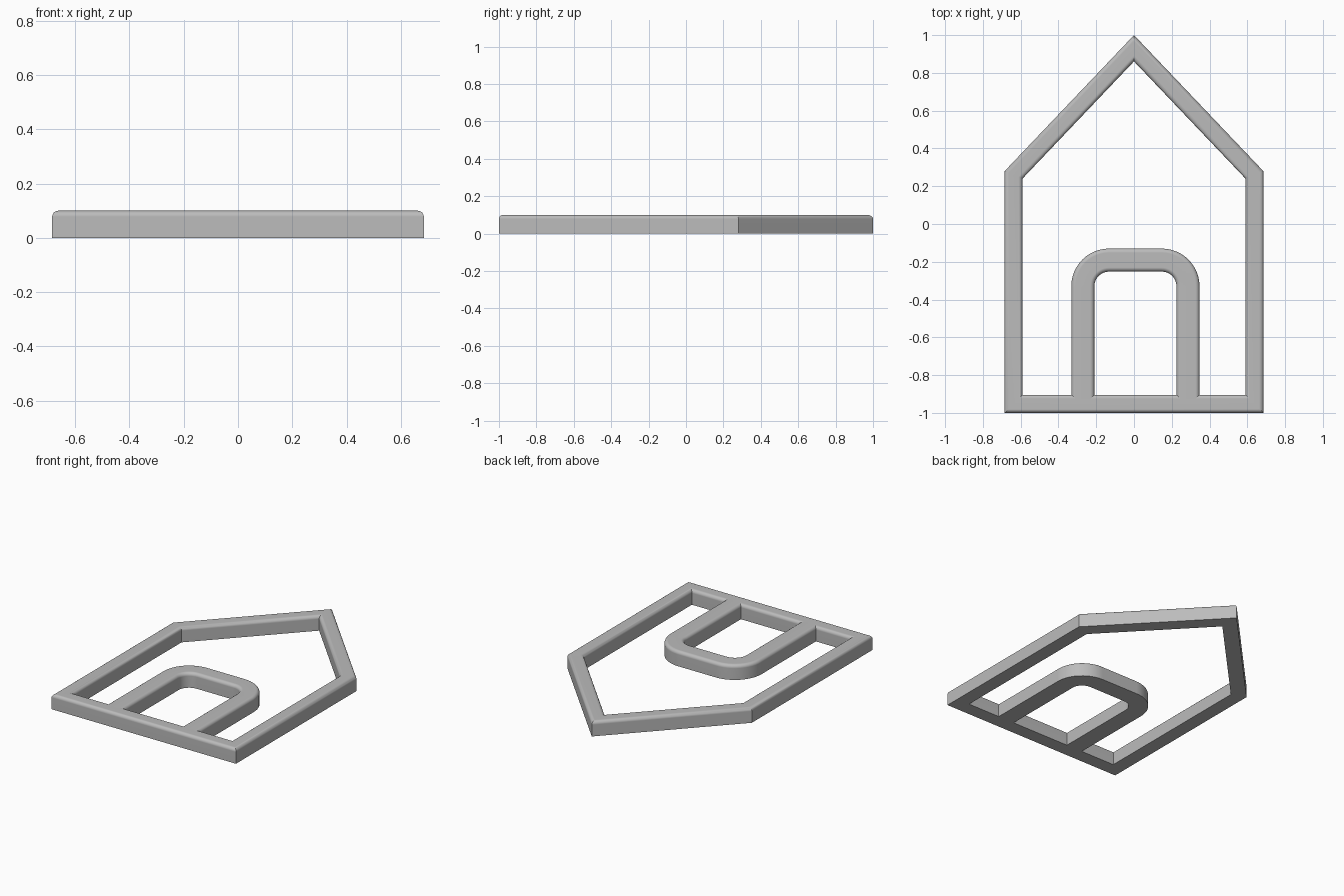
import bpy
import bmesh
from math import cos, sin, pi, radians
from mathutils import Vector

HEIGHT = 0.10
FILLET = 0.022
STEPS = 6

cube = bpy.data.objects.get("Cube")
if cube:
    bpy.data.objects.remove(cube, do_unlink=True)

grey = bpy.data.materials.new("plain grey")
grey.use_nodes = True
grey.diffuse_color = (0.5, 0.5, 0.5, 1)
grey.node_tree.nodes["Principled BSDF"].inputs["Base Color"].default_value = (0.5, 0.5, 0.5, 1)


def bar_section(width):
    """Bar cross-section as (inset, height), with rounded top edges."""
    arc = [(FILLET * (1 - cos(a)), HEIGHT - FILLET * (1 - sin(a)))
           for a in (pi / 2 * i / STEPS for i in range(STEPS + 1))]
    return [(0, 0)] + arc + [(width - d, z) for d, z in reversed(arc)] + [(width, 0)]


def miters(path, closed):
    """Inward mitre vector for each point of a counter-clockwise path."""
    n = len(path)
    result = []
    for i, p in enumerate(path):
        before = p - path[i - 1] if closed or i > 0 else path[1] - p
        after = path[(i + 1) % n] - p if closed or i < n - 1 else before
        a, b = (Vector((-e.y, e.x)).normalized() for e in (before, after))
        result.append((a + b) / (1 + a.dot(b)))
    return result


def sweep(name, points, width, closed):
    path = [Vector(p) for p in points]
    section = bar_section(width)
    bm = bmesh.new()
    rings = []
    for p, m in zip(path, miters(path, closed)):
        rings.append([bm.verts.new((*(p + m * d), z)) for d, z in section])
    pairs = list(zip(rings, rings[1:])) + ([(rings[-1], rings[0])] if closed else [])
    for r, s in pairs:
        for k in range(len(section)):
            j = (k + 1) % len(section)
            bm.faces.new((r[k], s[k], s[j], r[j]))
    if not closed:
        bm.faces.new(rings[0])
        bm.faces.new(rings[-1][::-1])
    bmesh.ops.recalc_face_normals(bm, faces=bm.faces)
    mesh = bpy.data.meshes.new(name)
    bm.to_mesh(mesh)
    bm.free()
    mesh.materials.append(grey)
    obj = bpy.data.objects.new(name, mesh)
    bpy.context.collection.objects.link(obj)
    bpy.ops.object.select_all(action='DESELECT')
    obj.select_set(True)
    bpy.context.view_layer.objects.active = obj
    bpy.ops.object.shade_smooth_by_angle(angle=radians(30))
    normals = obj.modifiers.new("flat top shading", 'WEIGHTED_NORMAL')
    normals.keep_sharp = True
    return obj


# House outline: walls, floor and pitched roof
sweep("house_frame",
      [(-0.685, -1), (0.685, -1), (0.685, 0.28), (0, 1), (-0.685, 0.28)],
      0.096, True)

# Door arch: two legs joined by rounded corners, rooted in the floor bar
left, right, top, radius, foot = -0.332, 0.347, -0.13, 0.2, -0.95
arch = [(right, foot)]
for cx, start in ((right - radius, 0), (left + radius, pi / 2)):
    for i in range(13):
        a = start + pi / 2 * i / 12
        arch.append((cx + radius * cos(a), top - radius + radius * sin(a)))
arch.append((left, foot))
sweep("door_arch", arch, 0.122, False)
